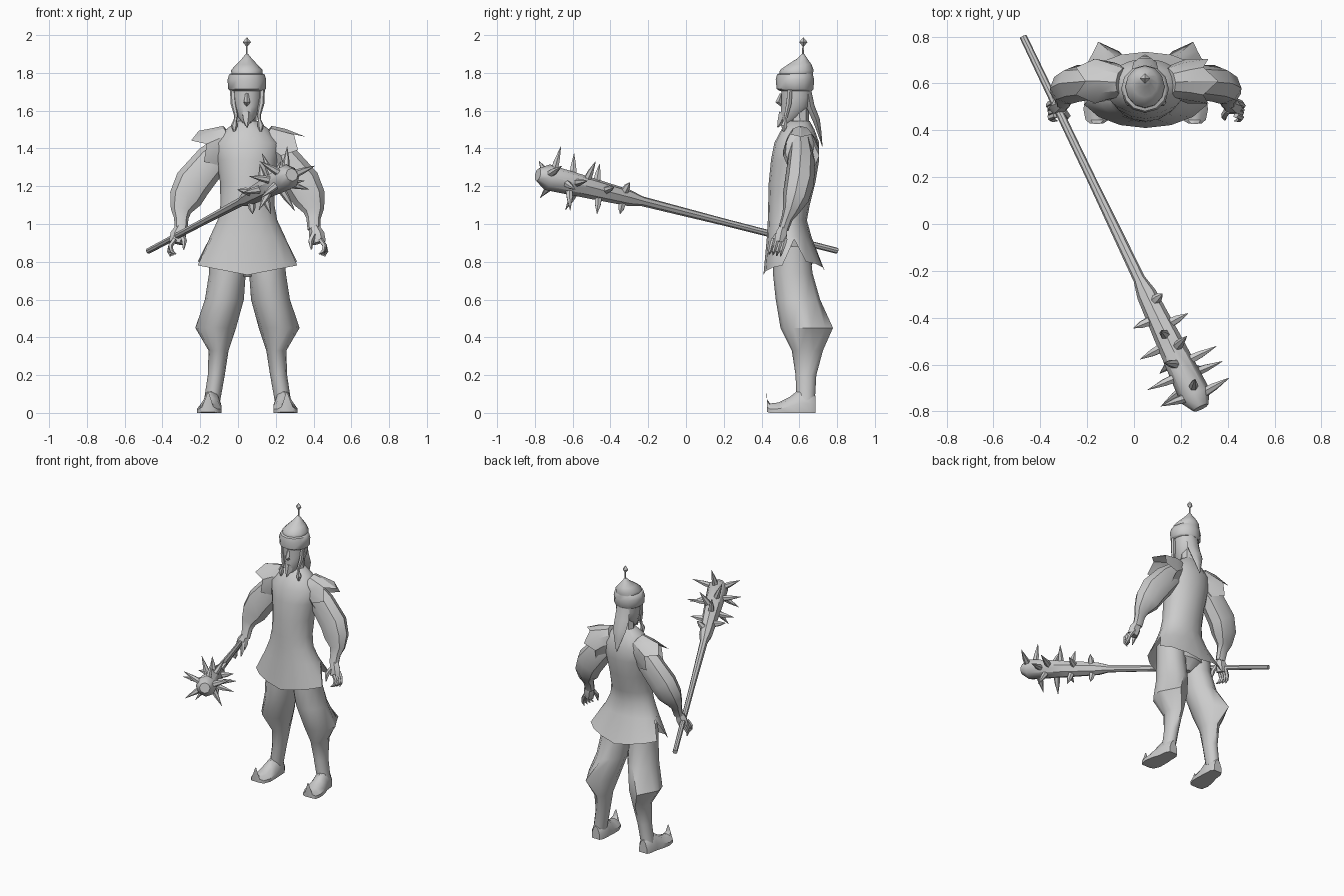
import bpy, bmesh, math
from mathutils import Vector

CX = 0.05  # body centre line
grey = bpy.data.materials.new("plain_grey")
grey.diffuse_color = (0.6, 0.6, 0.6, 1)


def loft(name, rings, caps=(True, True), angle=40):
    """Skin a list of equal-length point rings."""
    bm = bmesh.new()
    vs = [[bm.verts.new(p) for p in ring] for ring in rings]
    n = len(rings[0])
    for a, b in zip(vs, vs[1:]):
        for i in range(n):
            j = (i + 1) % n
            bm.faces.new((a[i], a[j], b[j], b[i]))
    if caps[0]:
        bm.faces.new(vs[0][::-1])
    if caps[1]:
        bm.faces.new(vs[-1])
    bmesh.ops.recalc_face_normals(bm, faces=bm.faces)
    me = bpy.data.meshes.new(name)
    bm.to_mesh(me)
    bm.free()
    me.materials.append(grey)
    ob = bpy.data.objects.new(name, me)
    bpy.context.collection.objects.link(ob)
    bpy.context.view_layer.objects.active = ob
    ob.select_set(True)
    bpy.ops.object.shade_smooth_by_angle(angle=math.radians(angle))
    ob.select_set(False)
    return ob


def oval(z, xc, hw, yf, yb, n=12, point=1.0):
    """Level ring; point > 1 draws the back into a ridge."""
    out = []
    for i in range(n):
        a = 2 * math.pi * i / n
        c, s = math.cos(a), math.sin(a)
        k = abs(s) ** point if s > 0 else s
        out.append(Vector((xc + hw * c, (yf + yb) / 2 + (yb - yf) / 2 * k, z)))
    return out


def tube_rings(path, n, flat=1.0):
    """Rings square to a path of (x, y, z, radius)."""
    p = [Vector(q[:3]) for q in path]
    out = []
    for i, q in enumerate(path):
        d = (p[min(i + 1, len(p) - 1)] - p[max(i - 1, 0)]).normalized()
        ref = Vector((0, 1, 0)) if abs(d.y) < 0.8 else Vector((0, 0, 1))
        u = d.cross(ref).normalized()
        v = u.cross(d)
        out.append([p[i] + q[3] * (u * math.cos(t) + v * flat * math.sin(t))
                    for t in (2 * math.pi * k / n for k in range(n))])
    return out


def tube(name, path, n=6, flat=1.0, angle=40):
    return loft(name, tube_rings(path, n, flat), angle=angle)


# tunic with a dipped hem and side slits
N = 16
rows = [(0.75, .285, .41, .735), (0.93, .20, .428, .665), (1.02, .158, .433, .64),
        (1.10, .143, .435, .655), (1.22, .145, .438, .685), (1.34, .165, .45, .705),
        (1.43, .175, .468, .705), (1.50, .115, .505, .68), (1.545, .055, .545, .655)]
rings = [oval(z, CX, hw, f, b, N) for z, hw, f, b in rows]
for i, v in enumerate(rings[0]):
    v.z = 0.73 + 0.055 * abs(math.cos(2 * math.pi * i / N)) + (0.02 if 0 < i < N / 2 else 0)
    if i % (N // 2) == 0:
        v.z = 0.92
        v.x = CX + math.copysign(0.203, v.x - CX)
loft("tunic", rings, (False, True))
loft("hips", [oval(z, CX, w, f, b) for z, w, f, b in
              [(.72, .03, .52, .62), (.79, .15, .47, .67), (.93, .15, .46, .65)]])

# neck, head and face
loft("neck", [oval(z, CX - .003, w, f, b, 8) for z, w, f, b in
              [(1.48, .07, .54, .67), (1.55, .05, .555, .65), (1.64, .05, .55, .65)]])
loft("head", [oval(z, CX - .003, w, f, b, 10) for z, w, f, b in
              [(1.535, .022, .50, .56), (1.57, .05, .50, .62), (1.62, .07, .50, .655),
               (1.67, .08, .502, .668), (1.74, .082, .498, .67)]])
tube("nose", [(.047, .505, 1.69, .008), (.047, .49, 1.645, .017), (.047, .508, 1.63, .01)], 4)
tube("beard", [(.047, .52, 1.585, .03), (.047, .505, 1.545, .022), (.047, .485, 1.512, .003)], 5)

# hat
hat = [(1.705, .088, .495, .668), (1.715, .1, .48, .675), (1.765, .102, .475, .678),
       (1.792, .094, .482, .672), (1.797, .082, .495, .672), (1.815, .084, .497, .676),
       (1.845, .055, .54, .664), (1.875, .027, .587, .643), (1.90, .007, .612, .626)]
loft("hat", [oval(z, CX - .003, w, f, b, 12) for z, w, f, b in hat], angle=50)
tube("hat_pin", [(.047, .619, 1.88, .006), (.047, .621, 1.95, .005)], 5)
tube("hat_knob", [(.047, .621, 1.938, .002), (.047, .621, 1.963, .022),
                  (.047, .621, 1.988, .001)], 4, angle=10)

# hair hanging behind the neck
tube("back_hair", [(.047, .645, 1.70, .05), (.047, .66, 1.62, .055), (.047, .69, 1.55, .05),
                   (.047, .705, 1.49, .03), (.047, .722, 1.41, .003)], 6, .45)

for side, s in (("left", 1), ("right", -1)):
    def m(path):
        return [(CX + s * q[0],) + tuple(q[1:]) for q in path]

    # braid beside the face, with tassel
    tube(side + "_braid", m([(.078, .55, 1.71, .014), (.074, .545, 1.64, .016),
                             (.06, .53, 1.575, .011), (.064, .525, 1.55, .009),
                             (.07, .52, 1.52, .018), (.07, .518, 1.49, .006)]), 6)

    # baggy trouser leg with a ridge at the back of the knee
    leg = [(.09, .085, .04, .585, .68, 1), (.2, .165, .045, .58, .69, 1),
           (.33, .153, .053, .56, .725, 1.2), (.45, .168, .108, .50, .778, 2.4),
           (.60, .122, .103, .475, .71, 1.3), (.74, .106, .097, .46, .67, 1),
           (.88, .105, .095, .465, .655, 1)]
    leg[0] = (.06, .188, .043, .585, .682, 1)
    rings = [oval(z, CX + s * x, w, f, b, 12, p) for z, x, w, f, b, p in leg]
    rings[3][3].x += s * .035
    loft(side + "_leg", rings)

    # boot with curled toe: (y, x, half width, bottom, top)
    boot = [(.685, .188, .03, 0, .09), (.66, .188, .045, 0, .12), (.60, .19, .05, 0, .125),
            (.55, .197, .06, 0, .085), (.49, .202, .064, 0, .055), (.445, .207, .05, 0, .05),
            (.43, .21, .03, .005, .07), (.427, .208, .006, .095, .108)]
    rings = []
    for y, x, w, b, t in boot:
        rings.append([(CX + s * (x + w * px), y, b + (t - b) * pz) for px, pz in
                      ((-1, 0), (1, 0), (1, .4), (.55, .85), (0, 1), (-.55, .85), (-1, .4))])
    loft(side + "_boot", rings)

    # puffed sleeve, narrowing to the wrist
    tube(side + "_sleeve", m([(.09, .605, 1.43, .07), (.19, .61, 1.335, .09),
                              (.29, .60, 1.215, .098), (.328, .58, 1.135, .088),
                              (.352, .555, 1.07, .055), (.35, .535, 1.03, .038),
                              (.352, .515, .97, .034)]), 8, .8)

    # flared shoulder cap with ragged points
    cap = tube_rings(m([(.09, .605, 1.455, .075), (.15, .61, 1.42, .098),
                        (.225, .61, 1.375, .118)]), 10, .85)
    out = Vector((s * .8, 0, -.5))
    for i, p in enumerate(cap[2]):
        p += out * (.03 if i % 2 == 0 else -.035)
    loft(side + "_shoulder_cap", cap, (True, False), 25)

    # hand with curled fingers and thumb
    tube(side + "_palm", m([(.352, .515, .985, .028), (.366, .505, .945, .042),
                            (.378, .495, .90, .038)]), 6, .8)
    for k in range(4):
        y = .525 - .02 * k
        tube(f"{side}_finger_{k + 1}", m([(.385, y, .92, .013), (.408, y - .01, .885, .013),
                                          (.418 - .006 * k, y - .02, .855, .010),
                                          (.408 - .01 * k, y - .025, .828 + .004 * k, .003)]), 5)
    tube(side + "_thumb", m([(.35, .485, .945, .016), (.335, .462, .91, .015),
                             (.338, .445, .865, .004)]), 5)

# spiked club
butt, tip = Vector((-.473, .80, .858)), Vector((.288, -.79, 1.262))
axis = (tip - butt).normalized()


def along(y):
    return butt + (tip - butt) * ((butt.y - y) / (butt.y - tip.y))


prof = [(.80, .016), (.2, .019), (-.235, .026), (-.30, .043), (-.50, .056),
        (-.735, .069), (-.785, .035)]
tube("club", [(*along(y), r) for y, r in prof], 8)
right = axis.cross(Vector((0, 0, 1))).normalized() * -1
if right.x < 0:
    right = -right
up = right.cross(axis)
if up.z < 0:
    up = -up
spikes = [(-.34, 50), (-.33, 270), (-.40, 170), (-.44, 10), (-.46, 285), (-.48, 95),
          (-.51, 190), (-.54, 60), (-.57, 235), (-.60, 110), (-.60, 5), (-.62, 300),
          (-.64, 170), (-.65, 345), (-.69, 215), (-.71, 80), (-.73, 150), (-.74, 20)]
for k, (y, deg) in enumerate(spikes):
    a = math.radians(deg)
    d = right * math.cos(a) + up * math.sin(a)
    c = along(y)
    ln = .085 + .09 * min(1, (-y - .3) / .3)
    tube(f"club_spike_{k + 1}", [(*(c + d * .035), .022), (*(c + d * (.035 + ln * .35)), .017),
                                 (*(c + d * ln), .001)], 6)
